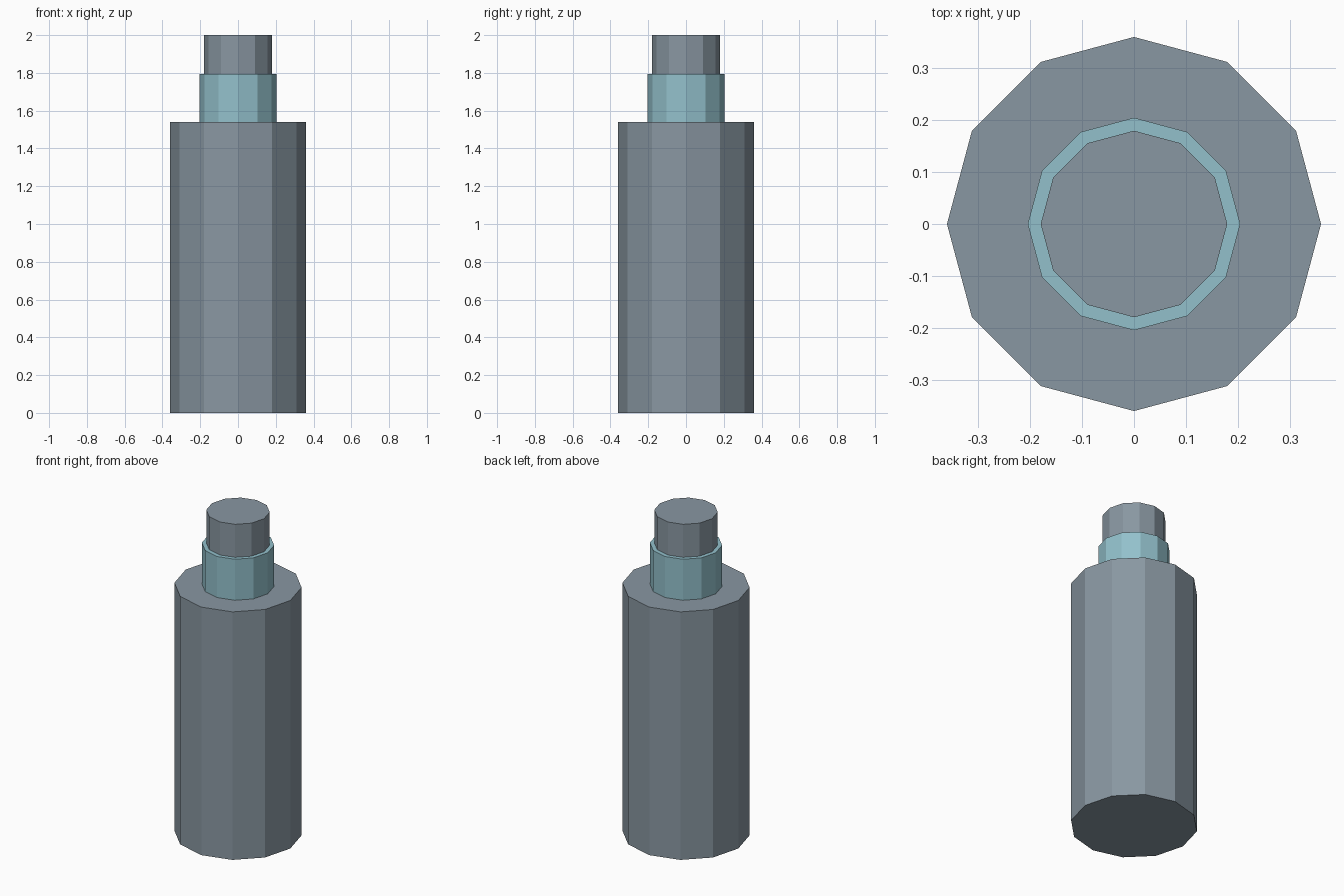
import bpy

if "Cube" in bpy.data.objects:
    bpy.data.objects.remove(bpy.data.objects["Cube"])


def material(name, rgb):
    m = bpy.data.materials.new(name)
    m.diffuse_color = (*rgb, 1.0)
    m.use_nodes = True
    m.node_tree.nodes["Principled BSDF"].inputs["Base Color"].default_value = m.diffuse_color
    return m


def cylinder(name, radius, z0, z1, mat):
    # twelve-sided flat-shaded cylinder with corners on the axes
    bpy.ops.mesh.primitive_cylinder_add(
        vertices=12, radius=radius, depth=z1 - z0, location=(0, 0, (z0 + z1) / 2))
    ob = bpy.context.object
    ob.name = name
    ob.data.materials.append(mat)
    return ob


grey = material("slate grey", (0.25, 0.31, 0.36))
teal = material("pale teal", (0.29, 0.53, 0.60))

# Wide main body, narrow collar, and end plug stacked on one axis
cylinder("body", 0.359, 0.0, 1.54, grey)
cylinder("collar", 0.204, 1.54, 1.795, teal)
cylinder("end_plug", 0.179, 1.795, 2.0, grey)
